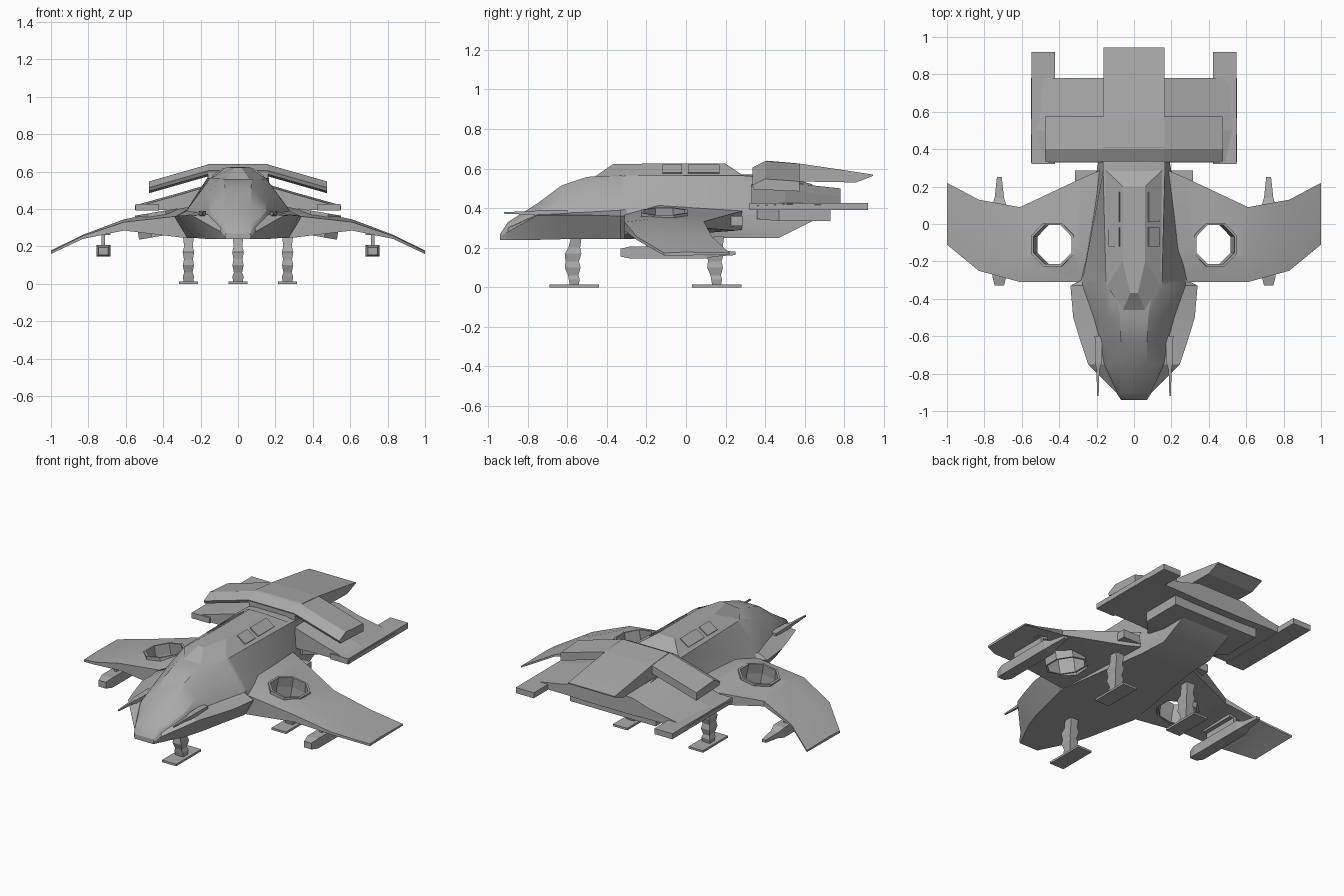
import bpy, bmesh, math
from mathutils import Matrix, Vector

cube = bpy.data.objects.get("Cube")
if cube:
    bpy.data.objects.remove(cube, do_unlink=True)

grey = bpy.data.materials.new("hull_grey")
grey.use_nodes = True
TONE = (0.4, 0.4, 0.4, 1)
grey.diffuse_color = TONE
grey.node_tree.nodes["Principled BSDF"].inputs["Base Color"].default_value = TONE


def finish(name, bm, smooth=None):
    bmesh.ops.remove_doubles(bm, verts=bm.verts, dist=1e-5)
    bmesh.ops.recalc_face_normals(bm, faces=bm.faces)
    mesh = bpy.data.meshes.new(name)
    bm.to_mesh(mesh)
    bm.free()
    mesh.materials.append(grey)
    ob = bpy.data.objects.new(name, mesh)
    bpy.context.collection.objects.link(ob)
    if smooth:
        bpy.ops.object.select_all(action='DESELECT')
        ob.select_set(True)
        bpy.context.view_layer.objects.active = ob
        bpy.ops.object.shade_smooth_by_angle(angle=math.radians(smooth))
    return ob


def loft(name, rings, smooth=None, closed=False):
    """Skin a list of point rings; cap the ends unless the loft is closed."""
    bm = bmesh.new()
    rows = [[bm.verts.new(p) for p in ring] for ring in rings]
    n = len(rows[0])
    pairs = list(zip(rows, rows[1:]))
    if closed:
        pairs.append((rows[-1], rows[0]))
    else:
        bm.faces.new(rows[0])
        bm.faces.new(rows[-1])
    for a, b in pairs:
        for i in range(n):
            j = (i + 1) % n
            bm.faces.new((a[i], a[j], b[j], b[i]))
    return finish(name, bm, smooth)


def box(name, x, y, z, turn=None):
    """Box from (low, high) ranges, optionally turned about its centre."""
    lo, hi = Vector((x[0], y[0], z[0])), Vector((x[1], y[1], z[1]))
    bm = bmesh.new()
    mat = Matrix.Translation((lo + hi) / 2) @ (turn or Matrix())
    bmesh.ops.create_cube(bm, size=1, matrix=mat @ Matrix.Diagonal((*(hi - lo), 1)))
    return finish(name, bm)


def span(x, half):
    return (x - half, x + half)


def rect(y, x, half, z0, z1):
    return [(x - half, y, z0), (x + half, y, z0), (x + half, y, z1), (x - half, y, z1)]


def mirrored(half):
    return half + [(-x, y, z) for x, y, z in reversed(half)]


# Fuselage: each row is y, then roof, shoulder, ledge, hull edge and belly (x, z)
body = [
    (-.94, (.06, .268), (.066, .265), (.068, .26), (.07, .255), (.065, .24)),
    (-.90, (.07, .33), (.085, .315), (.09, .30), (.095, .28), (.085, .24)),
    (-.75, (.07, .425), (.15, .385), (.16, .37), (.245, .365), (.16, .24)),
    (-.63, (.07, .515), (.15, .44), (.18, .375), (.285, .365), (.2, .243)),
    (-.50, (.075, .558), (.15, .50), (.215, .38), (.325, .365), (.23, .245)),
    (-.33, (.10, .57), (.15, .56), (.275, .39), (.34, .36), (.27, .245)),
    (-.30, (.10, .57), (.15, .565), (.275, .395), (.285, .36), (.27, .245)),
    (.28, (.10, .57), (.165, .565), (.175, .405), (.20, .36), (.18, .25)),
    (.47, (.10, .57), (.165, .55), (.17, .41), (.17, .36), (.17, .25)),
    (.64, (.10, .52), (.165, .51), (.17, .41), (.17, .36), (.17, .335)),
]
loft("fuselage", [mirrored([(x, y, z) for x, z in pts]) for y, *pts in body], 28)

# Canopy with raised side windows
base = [(.06, -.46, .56), (.145, -.33, .565), (.152, .29, .565)]
roof = [(.02, -.37, .622), (.06, -.20, .625), (.06, .20, .625)]
loft("canopy", [mirrored(base), mirrored(roof)])

# Upper tail plane and its long centre plate
upper = []
for x, drop in ((-.475, .09), (-.16, 0), (.16, 0), (.475, .09)):
    upper.append([(x, .335, .605 - drop), (x, .40, .638 - drop), (x, .575, .625 - drop),
                  (x, .575, .575 - drop), (x, .345, .585 - drop)])
loft("upper_tail", upper)
loft("tail_plate", [rect(.34, 0, .16, .54, .605), rect(.41, 0, .163, .54, .64),
                    rect(.57, 0, .163, .535, .626), rect(.86, 0, .163, .53, .583),
                    rect(.945, 0, .163, .563, .57)])

# Lower tail wing, exhaust block and outer booms
lower = []
for x, z, low in ((-.55, .42, .395), (-.3, .49, .395), (-.165, .53, .39),
                  (.165, .53, .39), (.3, .49, .395), (.55, .42, .395)):
    lower.append([(x, .33, z - .01), (x, .5, z), (x, .78, max(low + .02, z - .03)),
                  (x, .78, low), (x, .33, low)])
loft("lower_tail", lower)
loft("exhaust_block", [rect(.36, 0, .2, .345, .40), rect(.47, 0, .3, .335, .40),
                       rect(.73, 0, .3, .335, .40)])


def octagon(r, z, tilt, centre):
    place = Matrix.Translation(centre) @ Matrix.Rotation(tilt, 4, 'Y')
    return [place @ Vector((r * math.cos(a), r * math.sin(a), z))
            for a in (math.pi / 8 + i * math.pi / 4 for i in range(8))]


# Wing stations: x, leading y, trailing y, top z, bottom z
stations = [
    (.15, -.31, .30, .425, .25), (.28, -.31, .245, .408, .245),
    (.61, -.31, .09, .345, .285), (.83, -.25, .13, .262, .24),
    (1.0, -.11, .22, .178, .16),
]

for side, s in (("left", 1), ("right", -1)):
    wing = loft(side + "_wing", [
        [(s * x, a, t - (t - b) * .25), (s * x, a + (c - a) * .3, t), (s * x, c, t - (t - b) * .2),
         (s * x, c, b + (t - b) * .25), (s * x, a, b)] for x, a, c, t, b in stations], 25)

    # Fan opening cut through the wing, lined by an eight-sided duct
    centre, tilt = (s * .425, -.11, .32), s * .17
    cutter = loft("duct_cutter", [octagon(.125, z, tilt, centre) for z in (-.3, .3)])
    cutter.hide_render = True
    cut = wing.modifiers.new("duct_hole", 'BOOLEAN')
    cut.object = cutter
    cut.solver = 'EXACT'
    bpy.context.view_layer.objects.active = wing
    bpy.ops.object.modifier_apply(modifier=cut.name)
    bpy.data.objects.remove(cutter, do_unlink=True)
    profile = [(.126, -.065), (.126, .065), (.112, .065), (.117, 0), (.112, -.065)]
    loft(side + "_duct", [octagon(r, z, tilt, centre) for r, z in profile], closed=True)

    # Side windows
    for i, ys in enumerate(((-.12, -.02), (.01, .17))):
        box(f"{side}_window_{i}", span(s * .106, .035), ys, span(.597, .004),
            Matrix.Rotation(s * math.radians(34), 4, 'Y'))

    # Gun barrel and mount
    loft(side + "_gun", [rect(-.92, s * .193, .004, .372, .38), rect(-.78, s * .193, .008, .367, .385),
                         rect(-.74, s * .19, .018, .36, .39), rect(-.60, s * .19, .02, .36, .39)])

    # Tail boom and rear side strut
    box(side + "_boom", span(s * .485, .063), (.32, .92), (.392, .427))
    box(side + "_strut", span(s * .24, .075), (.22, .285), (.31, .36))

    # Underwing pod on its pylon
    loft(side + "_pod", [rect(-.33, s * .72, .025, .155, .195), rect(-.28, s * .72, .037, .145, .207),
                         rect(.10, s * .72, .037, .145, .207), rect(.14, s * .72, .025, .155, .19),
                         rect(.25, s * .72, .013, .163, .18)])
    box(side + "_pylon", span(s * .72, .01), (-.20, .04), (.2, .29))
    box(side + "_pylon_cap", span(s * .72, .037), (-.20, .04), (.262, .28))

# Landing legs: each row is z, y shift, half width, half depth
joints = [(.01, .0, .026, .022), (.04, .0, .03, .028), (.06, -.005, .022, .026),
          (.10, -.008, .03, .04), (.13, -.01, .024, .034), (.17, -.006, .031, .042),
          (.20, 0, .023, .03), (.26, .012, .03, .026)]
for name, x, y in (("front", 0, -.565), ("left", .265, .155), ("right", -.265, .155)):
    loft(name + "_leg", [[(x + i * w, y + dy + j * d, z) for i, j in
                          ((-1, -1), (1, -1), (1, 1), (-1, 1))] for z, dy, w, d in joints])
    box(name + "_foot", span(x, .05), span(y, .125), (0, .013))
